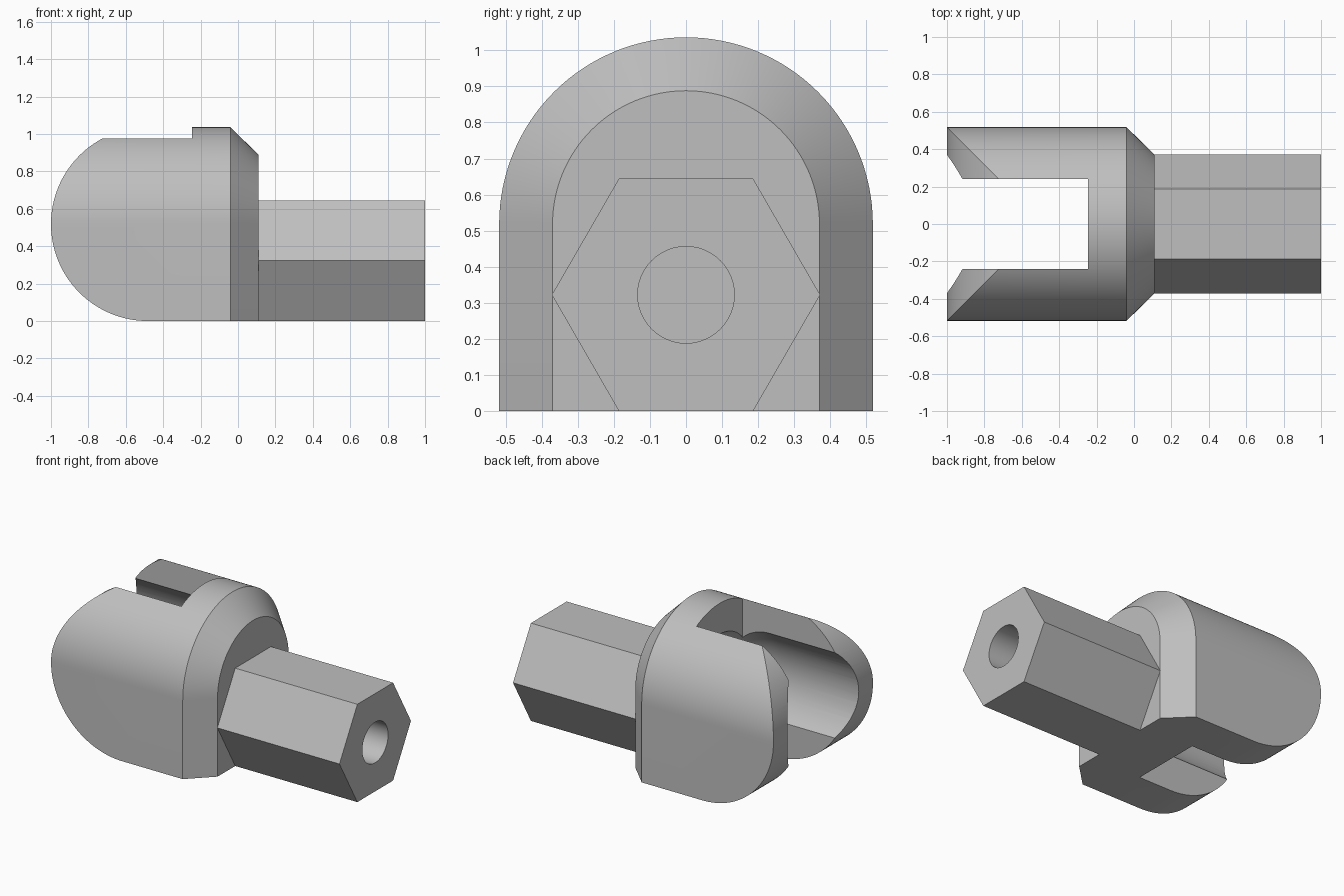
import bpy, bmesh, math
from mathutils import Matrix

cube = bpy.data.objects.get("Cube")
if cube:
    bpy.data.objects.remove(cube, do_unlink=True)

R = 0.518          # outer radius of the head, also its axis height
BORE = 0.37        # radius of the socket and of the chamfered end
HEX_R = 0.372

grey = bpy.data.materials.new("plain grey")
grey.use_nodes = True
color = (0.52, 0.52, 0.52, 1)
grey.diffuse_color = color
grey.node_tree.nodes["Principled BSDF"].inputs["Base Color"].default_value = color


def finish(name, bm):
    bmesh.ops.recalc_face_normals(bm, faces=bm.faces)
    me = bpy.data.meshes.new(name)
    bm.to_mesh(me)
    bm.free()
    me.materials.append(grey)
    ob = bpy.data.objects.new(name, me)
    bpy.context.collection.objects.link(ob)
    return ob


def loft(name, rings):
    """Skin equal-length point rings and cap both ends."""
    bm = bmesh.new()
    loops = [[bm.verts.new(p) for p in ring] for ring in rings]
    n = len(loops[0])
    for a, b in zip(loops, loops[1:]):
        for i in range(n):
            j = (i + 1) % n
            bm.faces.new((a[i], a[j], b[j], b[i]))
    bm.faces.new(loops[0])
    bm.faces.new(loops[-1])
    return finish(name, bm)


def arch(x, r, steps=64):
    """Round-topped section standing on the ground."""
    pts = [(x, r * math.cos(math.pi * i / steps), R + r * math.sin(math.pi * i / steps))
           for i in range(steps + 1)]
    return pts + [(x, -r, 0), (x, r, 0)]


def circle(x, r, z, n):
    return [(x, r * math.cos(math.tau * i / n), z + r * math.sin(math.tau * i / n))
            for i in range(n)]


def boolean(ob, cutter, operation="DIFFERENCE"):
    mod = ob.modifiers.new("cut", "BOOLEAN")
    mod.object, mod.operation, mod.solver = cutter, operation, "EXACT"
    bpy.context.view_layer.update()
    me = bpy.data.meshes.new_from_object(ob.evaluated_get(bpy.context.evaluated_depsgraph_get()))
    ob.modifiers.clear()
    ob.data = me
    bpy.data.objects.remove(cutter, do_unlink=True)


# Head: arched bar with a chamfered shoulder
head = loft("fork_head", [arch(-1.1, R), arch(-0.04, R), arch(0.11, BORE)])

# Round the fork ends in side view
arc = [(-1 + R - R * math.sin(math.pi * i / 64), R + R * math.cos(math.pi * i / 64))
       for i in range(65)]
side = arc + [(0.3, 0), (0.3, 2 * R)]
boolean(head, loft("side_shape", [[(x, y, z) for x, z in side] for y in (-0.8, 0.8)]), "INTERSECT")

# Slot between the arms
bm = bmesh.new()
bmesh.ops.create_cube(bm, size=1, matrix=Matrix.Translation((-0.745, 0, 0.5))
                      @ Matrix.Diagonal((1, 0.48, 2, 1)))
boolean(head, finish("slot_cutter", bm))

# Round-ended socket between the arms
rings = [circle(-1.2, BORE, R, 64)]
for i in range(20):
    a = math.pi / 2 * i / 20
    rings.append(circle(-0.44 + BORE * math.sin(a), BORE * math.cos(a), R, 64))
boolean(head, loft("socket_cutter", rings))

# Hexagonal shank with a blind hole
hz = HEX_R * math.sqrt(3) / 2
shank = loft("hex_shank", [circle(x, HEX_R, hz, 6) for x in (0.11, 1)])
boolean(shank, loft("hole_cutter", [circle(x, 0.134, hz, 48) for x in (0.2, 1.1)]))

# Smooth the curves, keep the edges sharp
for ob in (head, shank):
    bpy.ops.object.select_all(action="DESELECT")
    ob.select_set(True)
    bpy.context.view_layer.objects.active = ob
    bpy.ops.object.shade_smooth_by_angle(angle=math.radians(25))
